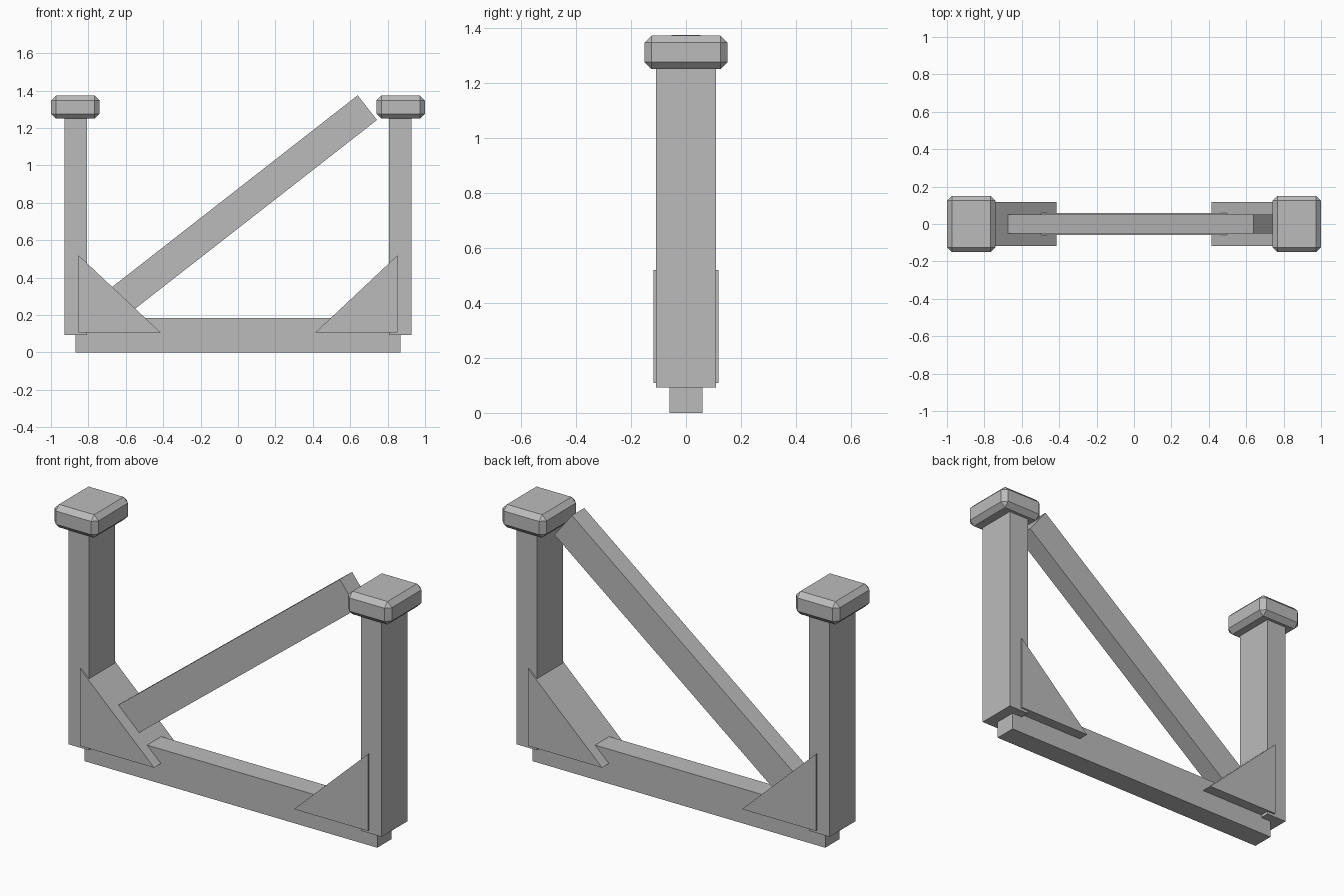
import bpy, bmesh
from mathutils import Vector

if "Cube" in bpy.data.objects:
    bpy.data.objects.remove(bpy.data.objects["Cube"])

grey = bpy.data.materials.new("plain grey")
grey.diffuse_color = (0.5, 0.5, 0.5, 1)
grey.use_nodes = True
grey.node_tree.nodes["Principled BSDF"].inputs["Base Color"].default_value = grey.diffuse_color


def prism(name, profile, half_depth, bevel=0.0):
    """Extrude a front-view (x, z) profile along y, with an optional chamfer."""
    bm = bmesh.new()
    face = bm.faces.new([bm.verts.new((x, -half_depth, z)) for x, z in profile])
    ext = bmesh.ops.extrude_face_region(bm, geom=[face])
    verts = [v for v in ext["geom"] if isinstance(v, bmesh.types.BMVert)]
    bmesh.ops.translate(bm, verts=verts, vec=(0, 2 * half_depth, 0))
    if bevel:
        bmesh.ops.bevel(bm, geom=bm.edges[:], offset=bevel, segments=1,
                        affect='EDGES', profile=0.5)
    bmesh.ops.recalc_face_normals(bm, faces=bm.faces[:])
    mesh = bpy.data.meshes.new(name)
    bm.to_mesh(mesh)
    bm.free()
    mesh.materials.append(grey)
    obj = bpy.data.objects.new(name, mesh)
    bpy.context.collection.objects.link(obj)
    return obj


def rect(x0, x1, z0, z1):
    return [(x0, z0), (x1, z0), (x1, z1), (x0, z1)]


# Bottom rail
prism("bottom_rail", rect(-0.868, 0.868, 0, 0.185), 0.06)

# Posts, chamfered caps and solid corner gussets on both sides
for side, s in (("left", -1), ("right", 1)):
    prism(side + "_post", rect(s * 0.807, s * 0.928, 0.093, 1.26), 0.109)
    prism(side + "_cap", rect(s * 0.74, s * 1.0, 1.25, 1.373), 0.151, 0.026)
    prism(side + "_gusset",
          [(s * 0.853, 0.108), (s * 0.415, 0.108), (s * 0.853, 0.52)], 0.118)

# Diagonal brace, its lower end buried in the left gusset
top_a, top_b = Vector((0.64, 1.375)), Vector((0.743, 1.243))
along = Vector((top_b.y - top_a.y, top_a.x - top_b.x)).normalized()
length = 1.76
prism("diagonal_brace",
      [top_a, top_b, top_b + along * length, top_a + along * length], 0.052)
